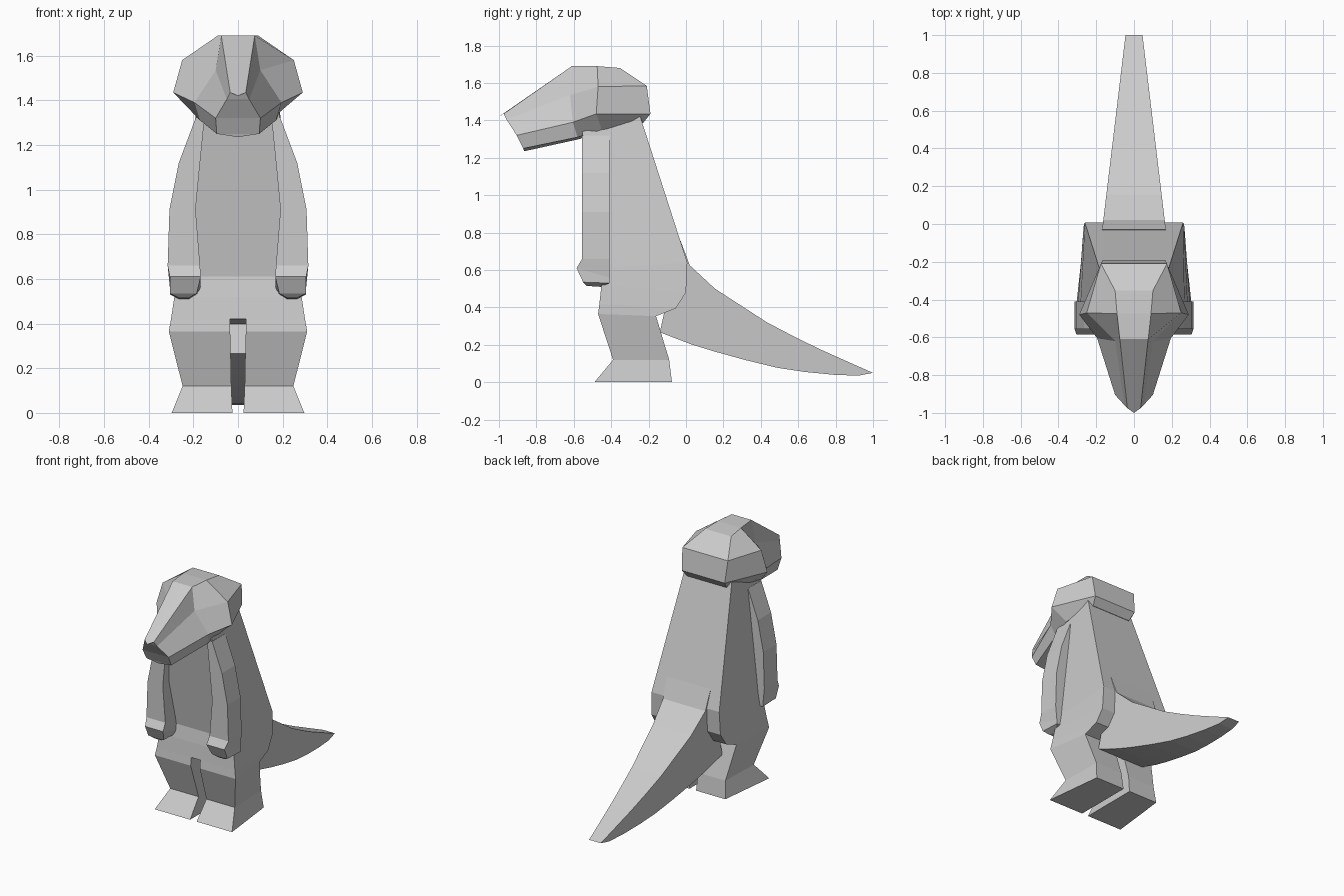
import bpy, bmesh


def loft(name, rings):
    """Skin a list of equal-sized vertex rings and cap both ends row by row."""
    bm = bmesh.new()
    vs = [[bm.verts.new(p) for p in ring] for ring in rings]
    n = len(rings[0])
    for a, b in zip(vs, vs[1:]):
        for i in range(n):
            j = (i + 1) % n
            bm.faces.new((a[i], a[j], b[j], b[i]))
    for ring in (vs[0], vs[-1]):
        for i in range(n // 2):
            ids = dict.fromkeys((i, i + 1, (n - i - 1) % n, (n - i) % n))
            bm.faces.new([ring[k] for k in ids])
    bmesh.ops.recalc_face_normals(bm, faces=bm.faces)
    me = bpy.data.meshes.new(name)
    bm.to_mesh(me)
    bm.free()
    ob = bpy.data.objects.new(name, me)
    bpy.context.collection.objects.link(ob)
    return ob


def box_ring(yf, zf, yb, zb, f0, f1, b0, b1):
    """Four corners: front edge x f0..f1, back edge x b0..b1."""
    return [(f0, yf, zf), (f1, yf, zf), (b1, yb, zb), (b0, yb, zb)]


# Torso: front y, z, back y, z, front half width, back half width
torso = [(-.555, 1.34, -.246, 1.425, .185, .18),
         (-.437, .61, .007, .64, .268, .26),
         (-.452, .52, .0, .48, .285, .265),
         (-.463, .42, -.055, .395, .30, .27)]
loft("torso", [box_ring(a, b, c, d, -f, f, -k, k) for a, b, c, d, f, k in torso])

# Legs with feet: same layout plus inner x
leg = [(-.463, .42, -.055, .395, .30, .27, .035),
       (-.47, .365, -.16, .353, .31, .276, .035),
       (-.39, .12, -.09, .12, .248, .24, .03),
       (-.49, 0, -.075, 0, .297, .25, .025)]

# Arms with hands: front y, z, back y, z, inner x, outer x
arm = [(-.555, 1.32, -.41, 1.32, .15, .19),
       (-.555, 1.12, -.41, 1.12, .17, .265),
       (-.555, .91, -.41, .91, .19, .307),
       (-.555, .66, -.41, .66, .17, .315),
       (-.585, .61, -.41, .56, .167, .305),
       (-.55, .535, -.41, .53, .185, .305),
       (-.53, .515, -.455, .51, .22, .265)]

for side, s in (("left", 1), ("right", -1)):
    loft(side + "_leg", [box_ring(a, b, c, d, s * i, s * f, s * i, s * k)
                         for a, b, c, d, f, k, i in leg])
    loft(side + "_arm", [box_ring(a, b, c, d, s * i, s * o, s * i, s * o)
                         for a, b, c, d, i, o in arm])

# Tail: top y, z, bottom y, z; the width tapers with y
tail = [(-.03, .76, -.14, .267), (.02, .625, .027, .203), (.155, .50, .15, .165),
        (.433, .32, .32, .118), (.58, .243, .49, .077), (.717, .176, .636, .055),
        (.86, .112, .79, .04), (1.0, .05, .92, .035)]


def tail_w(y):
    return .165 - .12 * y


loft("tail", [[(-tail_w(a), a, b), (tail_w(a), a, b),
               (tail_w(c), c, d), (-tail_w(c), c, d)] for a, b, c, d in tail])

# Head: each section runs top centre, crown, cheek, jaw edge, chin, bottom centre
head = [[(0, -1.0, 1.42), (.035, -.975, 1.435), (.05, -.96, 1.405),
         (.10, -.905, 1.32), (.095, -.87, 1.25), (0, -.865, 1.235)],
        [(0, -.61, 1.69), (.075, -.61, 1.69), (.10, -.62, 1.535),
         (.195, -.605, 1.39), (.17, -.58, 1.31), (0, -.57, 1.30)],
        [(0, -.475, 1.69), (.09, -.475, 1.69), (.25, -.47, 1.58),
         (.29, -.48, 1.435), (.19, -.45, 1.35), (0, -.45, 1.345)],
        [(0, -.353, 1.68), (.10, -.353, 1.68), (.175, -.21, 1.585),
         (.165, -.19, 1.435), (.15, -.23, 1.385), (0, -.23, 1.385)]]
loft("head", [r + [(-x, y, z) for x, y, z in r[-2:0:-1]] for r in head])
